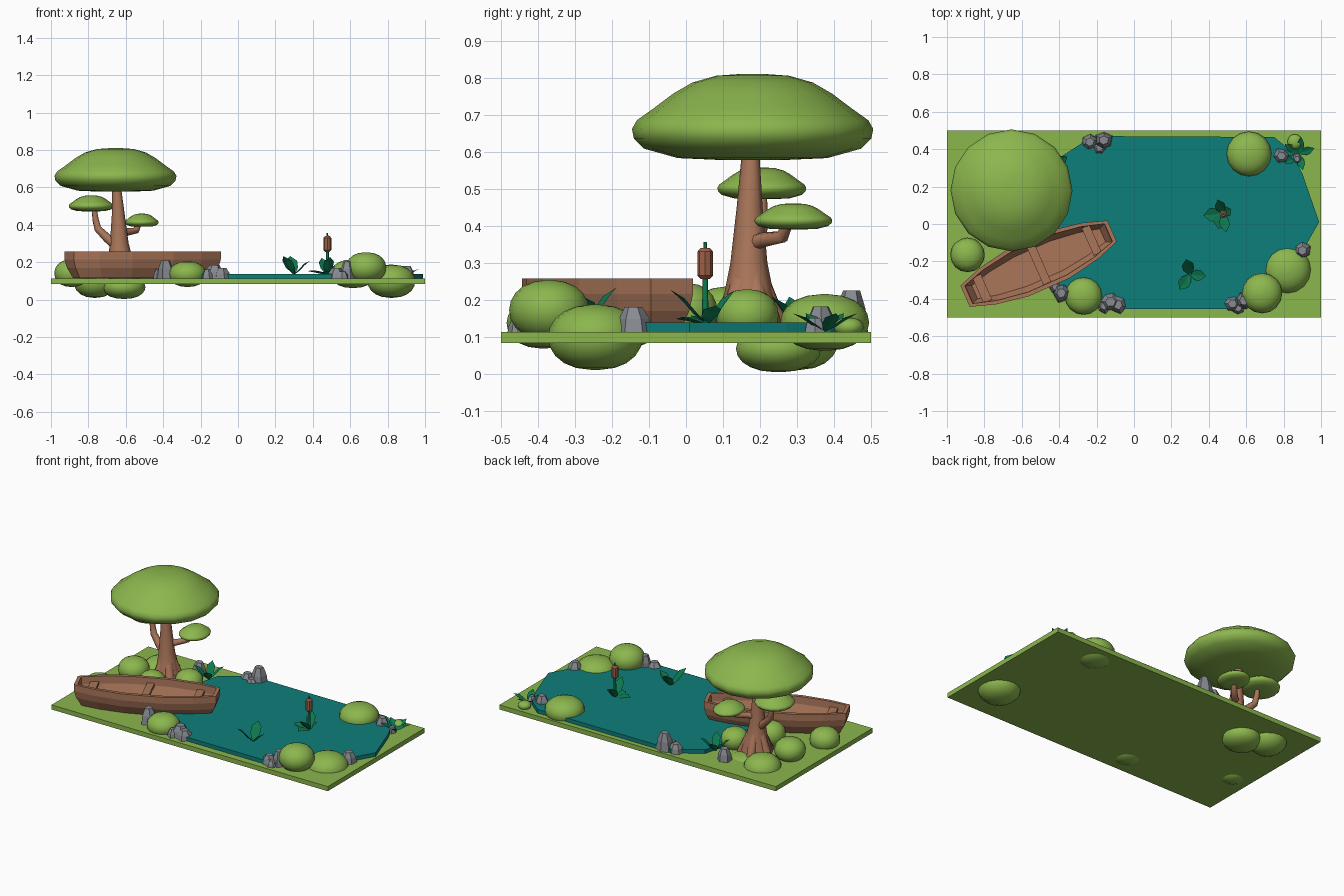
import bpy, bmesh, math, random
from mathutils import Vector, Matrix

random.seed(4)
cube = bpy.data.objects.get("Cube")
if cube:
    bpy.data.objects.remove(cube)


def material(name, rgb):
    m = bpy.data.materials.new(name)
    m.use_nodes = True
    m.diffuse_color = (*rgb, 1)
    m.node_tree.nodes["Principled BSDF"].inputs["Base Color"].default_value = (*rgb, 1)
    return m


GRASS = material("leaf green", (0.26, 0.47, 0.075))
WATER = material("teal water", (0.004, 0.21, 0.195))
WOOD = material("brown wood", (0.40, 0.18, 0.10))
STONE = material("grey stone", (0.24, 0.255, 0.28))
REED = material("dark green", (0.004, 0.19, 0.08))
CATTAIL = material("cattail brown", (0.33, 0.12, 0.065))
GROUND = 0.113
SURFACE = 0.138


def finish(bm, name, mat, smooth=False):
    bmesh.ops.recalc_face_normals(bm, faces=bm.faces)
    me = bpy.data.meshes.new(name)
    bm.to_mesh(me)
    bm.free()
    me.materials.append(mat)
    for p in me.polygons:
        p.use_smooth = smooth
    ob = bpy.data.objects.new(name, me)
    bpy.context.collection.objects.link(ob)
    return ob


def loft(bm, rings):
    """Skin a list of equal-length point rings and cap both ends."""
    loops = [[bm.verts.new(p) for p in ring] for ring in rings]
    n = len(loops[0])
    for a, b in zip(loops, loops[1:]):
        for i in range(n):
            j = (i + 1) % n
            bm.faces.new((a[i], a[j], b[j], b[i]))
    bm.faces.new(loops[0][::-1])
    bm.faces.new(loops[-1])


def lathe(name, centre, profile, mat, sides=16, stretch=1.0, smooth=True):
    bm = bmesh.new()
    x, y = centre
    angles = [math.tau * i / sides for i in range(sides)]
    loft(bm, [[(x + r * math.cos(a), y + r * stretch * math.sin(a), z) for a in angles]
              for r, z in profile])
    return finish(bm, name, mat, smooth)


def limb(name, points, mat):
    """Tapered tube along (x, y, z, radius) points."""
    cu = bpy.data.curves.new(name, "CURVE")
    cu.dimensions = "3D"
    cu.bevel_depth = 1
    cu.bevel_resolution = 2
    cu.use_fill_caps = True
    sp = cu.splines.new("POLY")
    sp.points.add(len(points) - 1)
    for p, (x, y, z, r) in zip(sp.points, points):
        p.co = (x, y, z, 1)
        p.radius = r
    sp.use_smooth = True
    cu.materials.append(mat)
    ob = bpy.data.objects.new(name, cu)
    bpy.context.collection.objects.link(ob)


# Ground slab
bm = bmesh.new()
bmesh.ops.create_cube(bm, size=1, matrix=Matrix.Translation((0, 0, 0.098))
                      @ Matrix.Diagonal((2, 1, 0.03, 1)))
finish(bm, "ground_slab", GRASS)

# Pond
shore = [(-0.22, 0.47), (-0.39, 0.36), (-0.45, 0.15), (-0.46, -0.1), (-0.4, -0.33),
         (-0.3, -0.43), (-0.1, -0.455), (0.58, -0.455), (0.72, -0.36), (0.87, -0.2),
         (0.99, 0.01), (0.9, 0.27), (0.84, 0.39), (0.75, 0.465)]
bm = bmesh.new()
loft(bm, [[(x, y, z) for x, y in shore] for z in (0.1, SURFACE)])
finish(bm, "pond_water", WATER)

# Boat: an angular open hull with seats
boat_place = Matrix.Translation((-0.51, -0.212, 0)) @ Matrix.Rotation(math.radians(23.9), 4, "Z")
half = [(0.43, 0.062), (0.3, 0.106), (0.12, 0.138)]
side = half + [(-x, y) for x, y in half[::-1]]
outline = side + [(x, -y) for x, y in side[::-1]]
bm = bmesh.new()
loft(bm, [[(x * sx, y * sy, z) for x, y in outline] for sx, sy, z in (
    (0.9, 0.7, 0.115), (0.97, 0.92, 0.17), (1, 1, 0.215), (1, 1, 0.257),
    (0.95, 0.84, 0.257), (0.94, 0.82, 0.21), (0.87, 0.62, 0.15))])
finish(bm, "boat_hull", WOOD).matrix_world = boat_place
for label, u, length, width in (("rear", -0.33, 0.05, 0.15), ("middle", 0.0, 0.045, 0.23),
                                ("front", 0.31, 0.045, 0.16)):
    bm = bmesh.new()
    bmesh.ops.create_cube(bm, size=1, matrix=Matrix.Translation((u, 0, 0.215))
                          @ Matrix.Diagonal((length, width, 0.02, 1)))
    finish(bm, label + "_boat_seat", WOOD).matrix_world = boat_place

# Tree trunk, roots and branches
limb("tree_trunk", [(-0.63, 0.17, 0.1, 0.1), (-0.63, 0.17, 0.15, 0.088), (-0.63, 0.17, 0.22, 0.066),
                    (-0.635, 0.17, 0.3, 0.05), (-0.64, 0.172, 0.45, 0.035),
                    (-0.65, 0.175, 0.62, 0.022)], WOOD)
for i in range(5):
    c, s = math.cos(i * math.tau / 5 + 0.5), math.sin(i * math.tau / 5 + 0.5)
    limb("tree_root_%d" % (i + 1),
         [(-0.63 + r * c, 0.17 + r * s, z, w) for r, z, w in
          ((0.02, 0.28, 0.025), (0.06, 0.17, 0.03), (0.095, 0.105, 0.025))], WOOD)
limb("left_branch", [(-0.64, 0.17, 0.28, 0.028), (-0.7, 0.185, 0.33, 0.024),
                     (-0.75, 0.2, 0.38, 0.02), (-0.762, 0.205, 0.43, 0.017),
                     (-0.77, 0.205, 0.5, 0.013)], WOOD)
limb("right_branch", [(-0.64, 0.17, 0.35, 0.024), (-0.59, 0.21, 0.362, 0.02),
                      (-0.545, 0.26, 0.37, 0.018), (-0.525, 0.28, 0.42, 0.014)], WOOD)

# Tree canopies: one cap profile at three sizes
cap = [(0.3, 0.0), (0.62, 0.02), (0.9, 0.13), (0.985, 0.25), (1, 0.36), (0.96, 0.46),
       (0.82, 0.6), (0.66, 0.77), (0.5, 0.9), (0.3, 0.98), (0.1, 1.0)]
for name, x, y, low, high, r, stretch in (
        ("main_canopy", -0.655, 0.18, 0.578, 0.81, 0.326, 1),
        ("left_canopy", -0.785, 0.205, 0.472, 0.557, 0.12, 1),
        ("right_canopy", -0.515, 0.29, 0.39, 0.46, 0.09, 1.17)):
    lathe(name, (x, y), [(r * a, low + (high - low) * b) for a, b in cap], GRASS, 16, stretch)

# Bushes: rounded blobs, (x, y, radius, bottom, top)
bushes = [(-0.89, -0.165, 0.092, 0.068, 0.215), (-0.27, -0.385, 0.1, 0.068, 0.205),
          (0.685, -0.37, 0.108, 0.09, 0.253), (0.82, -0.245, 0.128, 0.01, 0.187),
          (0.615, 0.375, 0.12, 0.062, 0.215), (0.86, 0.44, 0.04, 0.1, 0.152),
          (-0.47, 0.165, 0.085, 0.09, 0.228), (-0.83, 0.11, 0.095, 0.09, 0.235),
          (-0.62, 0.0, 0.085, 0.09, 0.245), (-0.765, 0.3, 0.115, 0.01, 0.185),
          (-0.61, 0.25, 0.115, 0.004, 0.13)]
for i, (x, y, r, low, high) in enumerate(bushes):
    mid, tall = (low + high) / 2, (high - low) / 2
    prof = []
    for k in range(11):
        a = math.pi * (k / 10 - 0.5) * 0.97
        prof.append((r * math.cos(a) ** 0.85, mid + tall * math.sin(a)))
    lathe("bush_%d" % (i + 1), (x, y), prof, GRASS, 16)

# Rocks: tapered irregular blocks, (x, y, radius, top)
rocks = [(-0.165, 0.445, 0.055, 0.225), (-0.24, 0.435, 0.05, 0.17), (-0.18, 0.405, 0.04, 0.16),
         (0.79, 0.365, 0.048, 0.182), (0.9, -0.14, 0.048, 0.18), (0.585, -0.41, 0.05, 0.205),
         (0.525, -0.425, 0.05, 0.17), (0.56, -0.45, 0.04, 0.15), (-0.13, -0.41, 0.055, 0.185),
         (-0.085, -0.43, 0.05, 0.17), (-0.16, -0.44, 0.04, 0.16), (-0.385, -0.365, 0.055, 0.21),
         (-0.42, -0.34, 0.04, 0.165), (-0.53, 0.36, 0.05, 0.19), (0.87, 0.35, 0.035, 0.15)]
for i, (x, y, r, top) in enumerate(rocks):
    bm = bmesh.new()
    spin = random.random() * math.tau
    wobble = [random.uniform(0.85, 1.12) for _ in range(6)]
    lean = Vector((random.uniform(-0.15, 0.15) * r, random.uniform(-0.15, 0.15) * r, 0))
    rings = []
    for scale, z in ((1, 0.1), (0.82, 0.1 + (top - 0.1) * 0.6), (0.48, top)):
        rings.append([Vector((x + r * scale * w * math.cos(spin + k * math.tau / 6),
                              y + r * scale * w * math.sin(spin + k * math.tau / 6), z))
                      + lean * (1 - scale) for k, w in enumerate(wobble)])
    loft(bm, rings)
    finish(bm, "rock_%d" % (i + 1), STONE)


def plant(name, x, y, z, leaves):
    """Folded pointed leaves given as (direction in degrees, reach, rise, width)."""
    bm = bmesh.new()
    for deg, reach, rise, width in leaves:
        a = math.radians(deg)
        out, across = Vector((math.cos(a), math.sin(a), 0)), Vector((-math.sin(a), math.cos(a), 0))
        root = Vector((x, y, z))
        spine, edges = [], ([], [])
        for t, w, h in ((0, 0.15, 0), (0.35, 0.85, 0.3), (0.65, 0.9, 0.66), (1, 0, 1)):
            p = root + out * reach * t + Vector((0, 0, rise * h))
            spine.append(bm.verts.new(p))
            for sign, row in zip((-1, 1), edges):
                lift = Vector((0, 0, 0.15 * width * w))
                row.append(bm.verts.new(p + across * sign * width * w / 2 + lift))
        for row in edges:
            for k in range(3):
                bm.faces.new((spine[k], spine[k + 1], row[k + 1], row[k]))
    bmesh.ops.remove_doubles(bm, verts=bm.verts, dist=0.0001)
    finish(bm, name, REED)


# Water and shore plants
plant("pond_plant", 0.3, -0.27, SURFACE - 0.005,
      [(105, 0.085, 0.1, 0.07), (-5, 0.085, 0.075, 0.065), (235, 0.1, 0.1, 0.07)])
plant("cattail_leaves", 0.475, 0.055, SURFACE - 0.005,
      [(110, 0.08, 0.09, 0.06), (280, 0.1, 0.095, 0.06), (185, 0.105, 0.02, 0.08),
       (255, 0.085, 0.015, 0.08), (30, 0.05, 0.05, 0.06)])
plant("corner_plant", 0.88, 0.375, GROUND,
      [(d, 0.09, 0.05, 0.045) for d in (20, 80, 145, 215, 285)])
plant("tree_side_plant", -0.43, 0.31, GROUND + 0.01,
      [(d, 0.09, 0.085, 0.055) for d in (35, 110, 200, 300)])

# Cattail
limb("cattail_stem", [(0.478, 0.052, 0.12, 0.009), (0.478, 0.052, 0.3, 0.007),
                      (0.478, 0.052, 0.356, 0.004)], REED)
lathe("cattail_head", (0.478, 0.052), [(0.012, 0.256), (0.021, 0.265), (0.021, 0.33),
                                       (0.012, 0.34)], CATTAIL, 8, 1, False)
